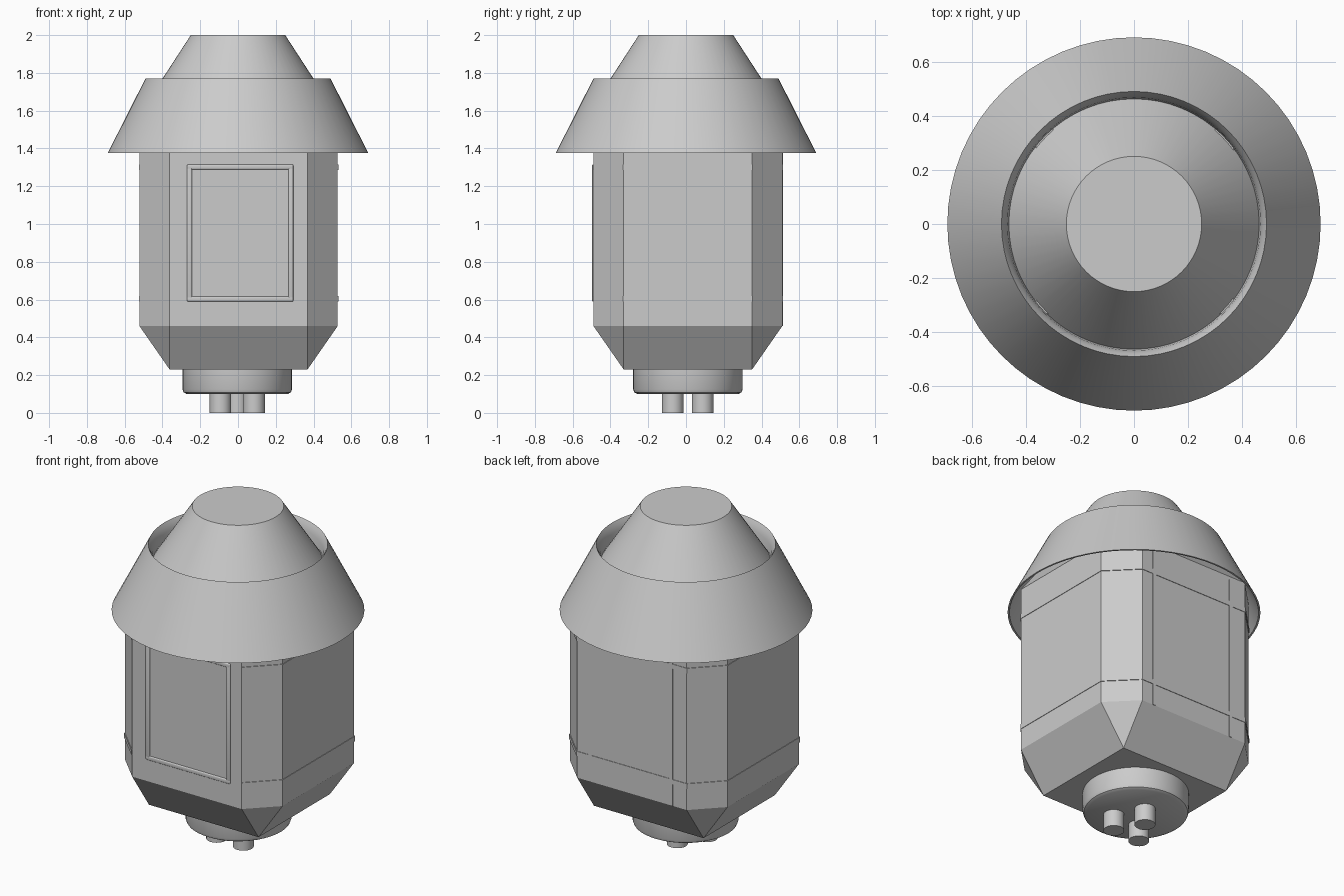
import bpy, bmesh, math
from mathutils import Matrix

if "Cube" in bpy.data.objects:
    bpy.data.objects.remove(bpy.data.objects["Cube"], do_unlink=True)

grey = bpy.data.materials.new("light grey")
grey.use_nodes = True
colour = (0.6, 0.6, 0.6, 1)
grey.diffuse_color = colour
grey.node_tree.nodes["Principled BSDF"].inputs["Base Color"].default_value = colour


def finish(name, bm, smooth=None):
    bmesh.ops.recalc_face_normals(bm, faces=bm.faces)
    mesh = bpy.data.meshes.new(name)
    bm.to_mesh(mesh)
    bm.free()
    mesh.materials.append(grey)
    obj = bpy.data.objects.new(name, mesh)
    bpy.context.collection.objects.link(obj)
    if smooth:
        bpy.ops.object.select_all(action="DESELECT")
        obj.select_set(True)
        bpy.context.view_layer.objects.active = obj
        bpy.ops.object.shade_smooth_by_angle(angle=math.radians(smooth))
    return obj


def lathe(name, profile, x=0, y=0, sides=64, closed=False, smooth=30):
    """Spin a (radius, height) profile about a vertical axis."""
    bm = bmesh.new()
    verts = [bm.verts.new((r, 0, z)) for r, z in profile]
    pairs = list(zip(verts, verts[1:] + verts[:1]))
    edges = [bm.edges.new(p) for p in (pairs if closed else pairs[:-1])]
    bmesh.ops.spin(bm, geom=verts + edges, cent=(0, 0, 0), axis=(0, 0, 1),
                   angle=math.tau, steps=sides, use_duplicate=False)
    bmesh.ops.remove_doubles(bm, verts=bm.verts, dist=0.0005)
    bmesh.ops.translate(bm, verts=bm.verts, vec=(x, y, 0))
    return finish(name, bm, smooth)


def box(name, low, high, bevel=0):
    bm = bmesh.new()
    size = [b - a for a, b in zip(low, high)]
    mid = [(a + b) / 2 for a, b in zip(low, high)]
    bmesh.ops.create_cube(bm, size=1, matrix=Matrix.Translation(mid) @ Matrix.Diagonal((*size, 1)))
    if bevel:
        bmesh.ops.bevel(bm, geom=bm.edges[:], offset=bevel, segments=3, profile=0.5, affect="EDGES")
    return finish(name, bm, 40 if bevel else None)


# Body footprint: a box with wide corner chamfers
CX, CY, HX, HY, CUT = 0.003, 0.01, 0.525, 0.5, 0.16


def footprint(bm, z, cut=CUT, grow=0.0, inset=0.0):
    hx, hy = HX + grow - inset, HY + grow - inset
    ring = []
    for sx, sy in ((1, 1), (-1, 1), (-1, -1), (1, -1)):
        ends = [(hx, hy - cut), (hx - cut, hy)]
        if sx * sy < 0:
            ends.reverse()
        ring += [bm.verts.new((CX + sx * px, CY + sy * py, z)) for px, py in ends]
    return ring


def bridge(bm, a, b):
    n = len(a)
    return [bm.faces.new((a[i], a[(i + 1) % n], b[(i + 1) % n], b[i])) for i in range(n)]


# Main body, tapering at both ends to a plain rectangle
bm = bmesh.new()
rings = [footprint(bm, 0.23, 0, 0, CUT), footprint(bm, 0.46),
         footprint(bm, 1.47), footprint(bm, 1.68, 0, 0, CUT)]
for lower, upper in zip(rings, rings[1:]):
    bridge(bm, lower, upper)
bm.faces.new(rings[0])
bm.faces.new(rings[-1])
bmesh.ops.remove_doubles(bm, verts=bm.verts, dist=0.0005)
finish("body", bm)

# Thin bands wrapping the sides and back
for name, z in (("lower_band", 0.59), ("upper_band", 1.285)):
    bm = bmesh.new()
    outer = [footprint(bm, h, grow=0.003) for h in (z, z + 0.03)]
    inner = [footprint(bm, h, grow=-0.01) for h in (z, z + 0.03)]
    bridge(bm, *outer)
    bridge(bm, outer[0], inner[0])
    bridge(bm, outer[1], inner[1])
    front = [f for f in bm.faces if f.calc_center_median().y < CY - HY + 0.02
             and abs(f.calc_center_median().x) < 0.1]
    bmesh.ops.delete(bm, geom=front, context="FACES")
    finish(name, bm)

# Vertical strips on the back
BACK, FRONT = CY + HY, CY - HY
for name, x in (("back_strip_right", -0.27), ("back_strip_left", 0.275)):
    box(name, (x, BACK - 0.01, 0.46), (x + 0.02, BACK + 0.003, 1.45))

# Rounded frame around the front panel
X0, X1, Z0, Z1, W = -0.27, 0.293, 0.59, 1.315, 0.026
bars = {
    "frame_bottom": (X0, X1, Z0, Z0 + W),
    "frame_top": (X0, X1, Z1 - W, Z1),
    "frame_right": (X0, X0 + W, Z0, Z1),
    "frame_left": (X1 - W, X1, Z0, Z1),
}
for name, (xa, xb, za, zb) in bars.items():
    box(name, (xa, FRONT - 0.007, za), (xb, FRONT + 0.015, zb), 0.006)

# Flared hood: a thin hollow skirt with a lip curling in at the top
lathe("hood", [(0.69, 1.375), (0.49, 1.77), (0.478, 1.75), (0.468, 1.72), (0.46, 1.65),
               (0.54, 1.65), (0.68, 1.375)], closed=True)

# Cap cone rising out of the hood
lathe("cap", [(0, 1.62), (0.497, 1.62), (0.25, 2.0), (0, 2.0)])

# Round base with a softened lower edge
lathe("base", [(0, 0.25), (0.29, 0.25), (0.29, 0.125), (0.284, 0.109), (0.268, 0.1), (0, 0.1)],
      x=-0.004, y=CY, sides=48)

# Three pegs under the base
for name, x, y in (("peg_right", -0.093, -0.07), ("peg_left", 0.085, -0.07), ("peg_back", -0.004, 0.088)):
    lathe(name, [(0, 0), (0.057, 0), (0.057, 0.12), (0, 0.12)], x, y, sides=32)
